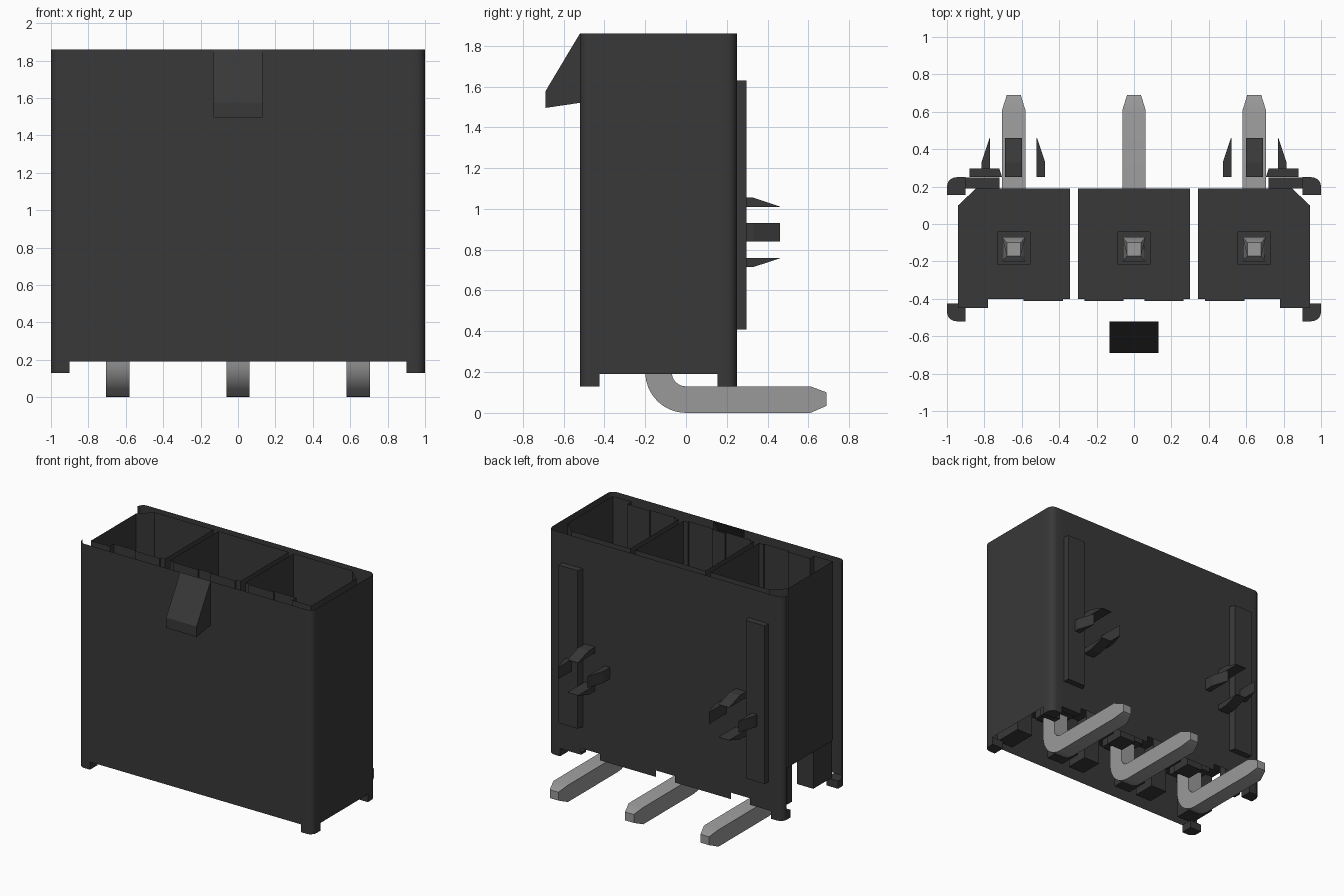
import bpy, bmesh, math
from mathutils import Vector

if "Cube" in bpy.data.objects:
    bpy.data.objects.remove(bpy.data.objects["Cube"])


def material(name, v):
    m = bpy.data.materials.new(name)
    m.use_nodes = True
    m.diffuse_color = (v, v, v, 1)
    m.node_tree.nodes["Principled BSDF"].inputs["Base Color"].default_value = (v, v, v, 1)
    return m


BLACK = material("black plastic", 0.04)
METAL = material("grey metal", 0.32)
TOP, BOTTOM, FOOT, FLOOR = 1.86, 0.19, 0.13, 0.60
PITCH, PIN_Y = 0.643, -0.13


def finish(name, bm, mat=BLACK, smooth=False):
    me = bpy.data.meshes.new(name)
    bm.to_mesh(me)
    bm.free()
    me.materials.append(mat)
    ob = bpy.data.objects.new(name, me)
    bpy.context.collection.objects.link(ob)
    bpy.ops.object.select_all(action='DESELECT')
    ob.select_set(True)
    bpy.context.view_layer.objects.active = ob
    if smooth:
        bpy.ops.object.shade_smooth_by_angle(angle=math.radians(35))
    return ob


def add_prism(bm, pts, lo, hi, axis="z"):
    """Extrude a 2D outline: (x, y) along z, (y, z) along x or (x, z) along y."""
    place = {"z": lambda a, b, h: (a, b, h), "x": lambda a, b, h: (h, a, b),
             "y": lambda a, b, h: (a, h, b)}[axis]
    base = bm.faces.new([bm.verts.new(place(a, b, lo)) for a, b in pts])
    ext = bmesh.ops.extrude_face_region(bm, geom=[base])
    verts = [g for g in ext["geom"] if isinstance(g, bmesh.types.BMVert)]
    bmesh.ops.translate(bm, verts=verts, vec=Vector(place(0, 0, hi - lo)))
    bmesh.ops.recalc_face_normals(bm, faces=bm.faces[:])
    return verts


def rect(x0, x1, y0, y1):
    return [(x0, y0), (x1, y0), (x1, y1), (x0, y1)]


def prism(name, pts, lo, hi, axis="z", mat=BLACK, smooth=False):
    bm = bmesh.new()
    add_prism(bm, pts, lo, hi, axis)
    return finish(name, bm, mat, smooth)


def arc(cx, cy, r, a0, a1, n=5):
    return [(cx + r * math.cos(math.radians(a0 + (a1 - a0) * i / n)),
             cy + r * math.sin(math.radians(a0 + (a1 - a0) * i / n))) for i in range(n + 1)]


# Outer shell: a thin sheet round the front, one end and the back
R, YF, YB = 0.05, -0.52, 0.25
path = arc(-1 + R, YF + R, R, 180, 270)
path += [(x, YF) for x in (-0.9, -0.13, 0.13, 0.9)]
path += arc(1 - R, YF + R, R, 270, 360)
path += [(1, -0.425), (1, 0.155)]
path += arc(1 - R, YB - R, R, 0, 90)
path += [(x, YB) for x in (0.9, 0.72, 0.56, 0.08, -0.08, -0.56, -0.72, -0.9)]
path += arc(-1 + R, YB - R, R, 90, 180)
bm = bmesh.new()
for (x0, y0), (x1, y1) in zip(path, path[1:]):
    mx, my = (x0 + x1) / 2, (y0 + y1) / 2
    corner = abs(mx) > 0.9 and (my < -0.425 or my > 0.155)
    pin_slot = my > 0.24 and min(abs(mx), abs(abs(mx) - 0.64)) < 0.05
    lo = FOOT if corner else 0.24 if pin_slot else BOTTOM
    hi = 1.52 if my < -0.51 and abs(mx) < 0.1 else TOP
    bm.faces.new([bm.verts.new(p) for p in
                  ((x0, y0, lo), (x1, y1, lo), (x1, y1, hi), (x0, y0, hi))])
bmesh.ops.remove_doubles(bm, verts=bm.verts[:], dist=0.0005)
finish("outer_shell", bm, smooth=True)

# Corner feet
for s, side in ((-1, "right"), (1, "left")):
    back = [(s * x, y) for x, y in arc(1 - R, YB - R, R, 0, 90)]
    front = [(s * x, y) for x, y in arc(1 - R, YF + R, R, 270, 360)]
    prism("back_foot_" + side, back + [(s * 0.9, YB), (s * 0.9, 0.155), (s, 0.155)], FOOT, BOTTOM)
    prism("front_foot_" + side, front + [(s, -0.425), (s * 0.9, -0.425), (s * 0.9, YF)], FOOT, BOTTOM)
    prism("back_pad_" + side, rect(min(s * 0.9, s * 0.72), max(s * 0.9, s * 0.72), 0.19, 0.249),
          BOTTOM, 0.21)

# Cavities: inward facing sheets, with keyed outer corners on the end ones
MIDDLE = [(-0.3, -0.4), (-0.265, -0.4), (-0.265, -0.412), (-0.055, -0.412), (-0.055, -0.4),
          (0.055, -0.4), (0.055, -0.412), (0.265, -0.412), (0.265, -0.4), (0.3, -0.4),
          (0.3, 0.19), (-0.3, 0.19)]
END = [(0.343, -0.4), (0.38, -0.4), (0.38, -0.412), (0.59, -0.412), (0.59, -0.4), (0.78, -0.4),
       (0.78, -0.45), (0.94, -0.45), (0.94, 0.1), (0.845, 0.19), (0.343, 0.19)]
outlines = {"right": [(-x, y) for x, y in reversed(END)], "middle": MIDDLE, "left": END}

# Pin outline seen from the side: upright post, bend and tail
pin_side = [(-0.2, 1.3), *arc(0, 0.2, 0.2, 180, 270, 8), (0.61, 0), (0.69, 0.035),
            (0.69, 0.1), (0.61, 0.13), *arc(0, 0.2, 0.07, 270, 180, 8), (-0.07, 1.3),
            (-0.1, 1.36), (-0.17, 1.36)]

for i, (label, pts) in enumerate(outlines.items()):
    cx = (i - 1) * PITCH
    bm = bmesh.new()
    for (x0, y0), (x1, y1) in zip(pts, pts[1:] + pts[:1]):
        bm.faces.new([bm.verts.new(p) for p in
                      ((x0, y0, TOP), (x1, y1, TOP), (x1, y1, FLOOR), (x0, y0, FLOOR))])
    bmesh.ops.remove_doubles(bm, verts=bm.verts[:], dist=0.0005)
    finish("cavity_walls_" + label, bm)

    # Floor with a square well round the pin
    floor = prism("cavity_floor_" + label, pts, FLOOR - 0.12, FLOOR)
    cutter = prism("well_cutter", rect(cx - 0.086, cx + 0.086, PIN_Y - 0.086, PIN_Y + 0.086),
                   FLOOR - 0.06, FLOOR + 0.1)
    cutter.hide_render = True
    bpy.context.view_layer.objects.active = floor
    mod = floor.modifiers.new("well", 'BOOLEAN')
    mod.operation, mod.object, mod.solver = 'DIFFERENCE', cutter, 'EXACT'
    bpy.ops.object.modifier_apply(modifier=mod.name)
    bpy.data.objects.remove(cutter)

    # Blocks under the floor
    bm = bmesh.new()
    for s in (-1, 1):
        xa, xb = sorted((cx + s * 0.15, cx + s * 0.29))
        end_side = (i == 0 and s < 0) or (i == 2 and s > 0)
        add_prism(bm, rect(xa, xb, -0.45 if end_side else -0.4, -0.22), BOTTOM, FLOOR - 0.1)
        add_prism(bm, rect(xa, xb, 0.04, 0.1 if end_side else 0.19), BOTTOM, FLOOR - 0.1)
    add_prism(bm, rect(cx - 0.1, cx + 0.1, -0.24, -0.02), 0.36, FLOOR - 0.1)
    finish("under_blocks_" + label, bm)

    # Bent pin, narrowed in width at both tips
    bm = bmesh.new()
    add_prism(bm, pin_side, -0.062, 0.062, "x")
    for v in bm.verts:
        if v.co.y > 0.65 or v.co.z > 1.33:
            v.co.x *= 0.6
        v.co.x += cx
    finish("pin_" + label, bm, METAL, True)

# Latch wedge on the front, open where it meets the wall
bm = bmesh.new()
add_prism(bm, [(-0.52, 1.86), (-0.69, 1.575), (-0.69, 1.495), (-0.52, 1.52)], -0.13, 0.13, "x")
bmesh.ops.delete(bm, geom=[f for f in bm.faces if f.normal.y > 0.9], context='FACES')
finish("latch_wedge", bm)

# Back ribs and split pegs
for s, side in ((-1, "right"), (1, "left")):
    bm = bmesh.new()
    outer = add_prism(bm, rect(min(s * 0.705, s * 0.88), max(s * 0.705, s * 0.88), 0.41, 1.63),
                      0.25, 0.297, "y")
    for v in outer:
        if abs(v.co.x) < 0.8:
            v.co.x += s * 0.015
    finish("back_rib_" + side, bm)

    bm = bmesh.new()
    for k in range(4):
        a = k * math.pi / 2
        blade = bmesh.new()
        add_prism(blade, [(0.25, 0.125), (0.25, 0.17), (0.33, 0.17), (0.46, 0.127), (0.46, 0.125)],
                  -0.045, 0.045, "x")
        for v in blade.verts:
            x, z = v.co.x, v.co.z
            v.co.x = s * 0.645 + x * math.cos(a) - z * math.sin(a)
            v.co.z = 0.885 + x * math.sin(a) + z * math.cos(a)
        tmp = bpy.data.meshes.new("blade")
        blade.to_mesh(tmp)
        blade.free()
        bm.from_mesh(tmp)
        bpy.data.meshes.remove(tmp)
    finish("split_peg_" + side, bm)
